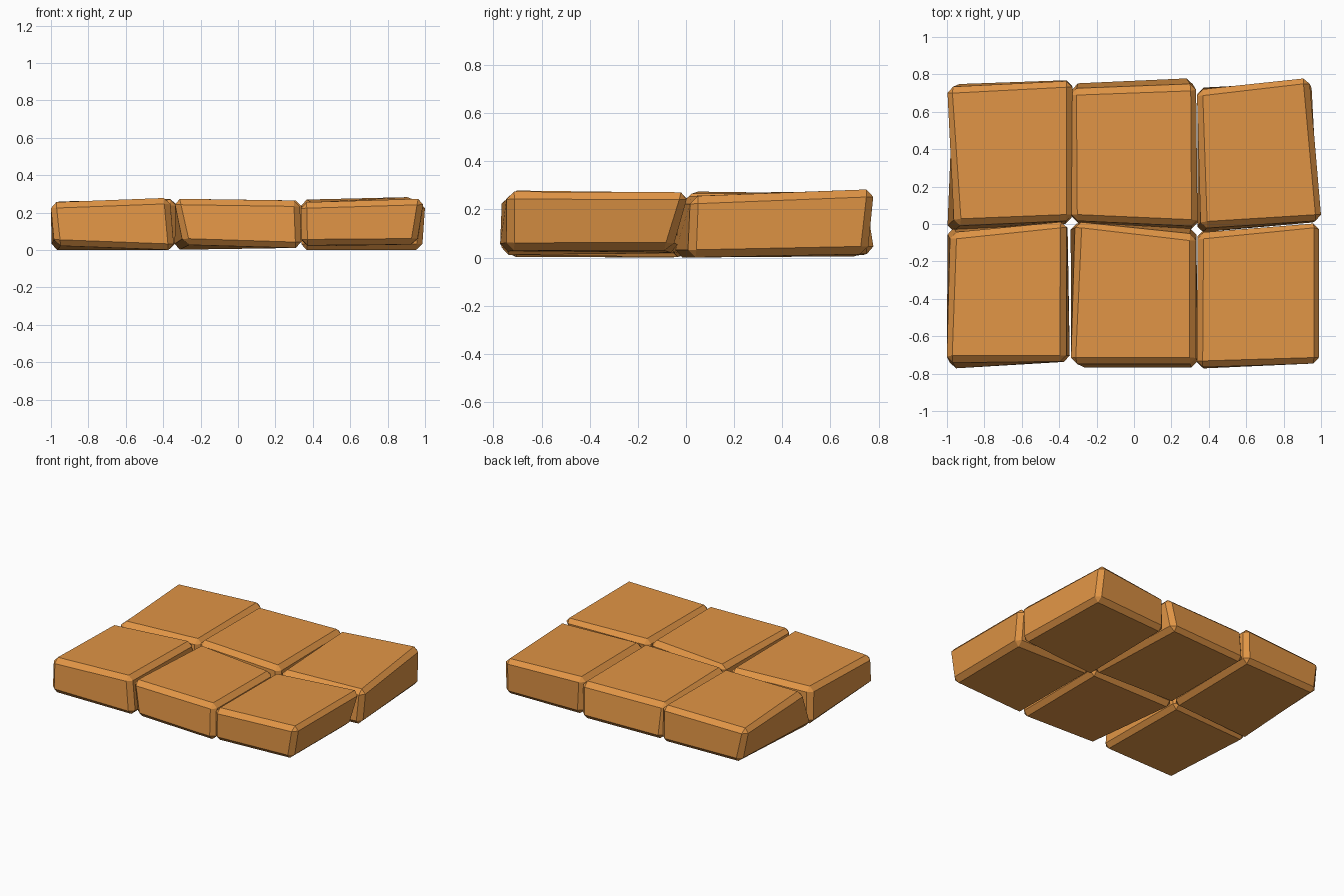
import bpy
import bmesh

stone_mat = bpy.data.materials.new("orange_stone")
stone_mat.diffuse_color = (0.75, 0.30, 0.06, 1)


def paving_block(name, bottom, top, chamfer=0.032):
    """Irregular six-sided stone; corners run front-left, front-right, back-right, back-left."""
    bm = bmesh.new()
    lo = [bm.verts.new(c) for c in bottom]
    hi = [bm.verts.new(c) for c in top]
    bm.faces.new(lo[::-1])
    bm.faces.new(hi)
    for i in range(4):
        j = (i + 1) % 4
        bm.faces.new((lo[i], lo[j], hi[j], hi[i]))
    bmesh.ops.bevel(bm, geom=bm.edges[:], offset=chamfer, offset_type='OFFSET',
                    segments=1, profile=0.5, affect='EDGES')
    bmesh.ops.recalc_face_normals(bm, faces=bm.faces[:])
    mesh = bpy.data.meshes.new(name)
    bm.to_mesh(mesh)
    bm.free()
    mesh.materials.append(stone_mat)
    obj = bpy.data.objects.new(name, mesh)
    bpy.context.collection.objects.link(obj)
    return obj


# Front row
paving_block("front_left_block",
             [(-0.98, -0.78, 0.025), (-0.34, -0.735, 0.0), (-0.355, 0.01, 0.005), (-1.0, -0.02, 0.0)],
             [(-1.005, -0.735, 0.255), (-0.365, -0.735, 0.28), (-0.36, 0.015, 0.27), (-0.98, -0.05, 0.26)])
paving_block("front_middle_block",
             [(-0.29, -0.77, 0.03), (0.34, -0.77, 0.01), (0.335, -0.02, 0.02), (-0.345, 0.0, 0.0)],
             [(-0.345, -0.745, 0.275), (0.33, -0.745, 0.265), (0.33, -0.06, 0.26), (-0.31, 0.015, 0.265)])
paving_block("front_right_block",
             [(0.34, -0.775, 0.025), (0.955, -0.745, 0.03), (0.96, -0.06, 0.03), (0.34, -0.03, 0.02)],
             [(0.335, -0.765, 0.255), (0.995, -0.745, 0.275), (0.995, 0.015, 0.272), (0.34, -0.05, 0.255)])

# Back row
paving_block("back_left_block",
             [(-1.005, -0.045, 0.005), (-0.335, 0.0, 0.005), (-0.33, 0.77, 0.01), (-0.96, 0.75, 0.01)],
             [(-0.955, -0.005, 0.255), (-0.33, 0.02, 0.27), (-0.33, 0.765, 0.275), (-1.005, 0.73, 0.255)])
paving_block("back_middle_block",
             [(-0.33, 0.005, 0.01), (0.34, -0.03, 0.02), (0.31, 0.785, 0.015), (-0.33, 0.755, 0.01)],
             [(-0.335, 0.02, 0.275), (0.34, -0.01, 0.265), (0.335, 0.745, 0.265), (-0.34, 0.72, 0.265)])
paving_block("back_right_block",
             [(0.335, -0.05, 0.0), (0.985, 0.01, 0.0), (0.95, 0.755, 0.015), (0.34, 0.73, 0.005)],
             [(0.36, -0.02, 0.255), (1.005, 0.02, 0.255), (0.935, 0.785, 0.285), (0.335, 0.715, 0.27)])
